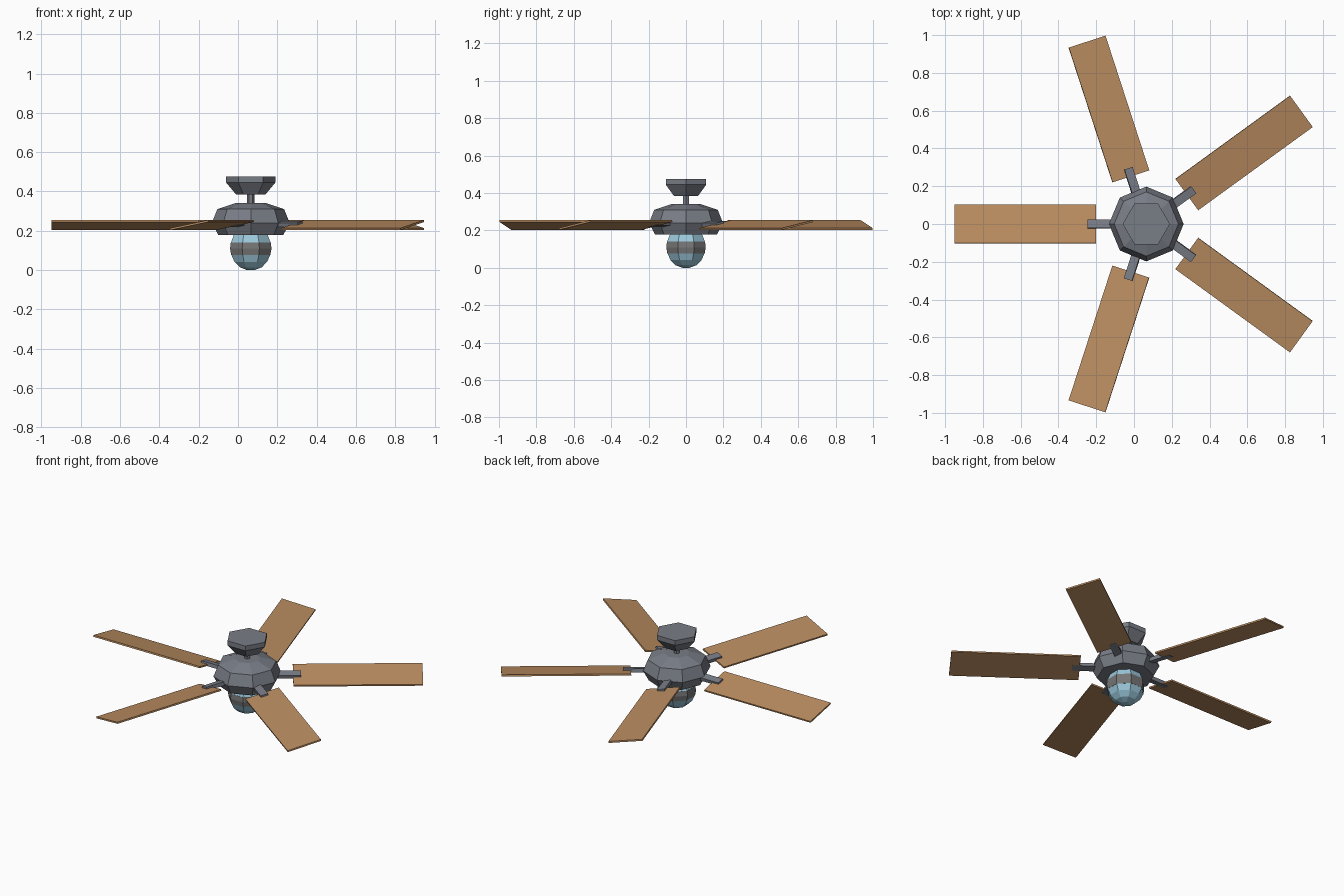
import bpy, bmesh, math
from mathutils import Matrix

cube = bpy.data.objects.get("Cube")
if cube:
    bpy.data.objects.remove(cube, do_unlink=True)

CENTRE_X = 0.065


def material(name, rgb):
    m = bpy.data.materials.new(name)
    m.use_nodes = True
    m.diffuse_color = (*rgb, 1)
    m.node_tree.nodes["Principled BSDF"].inputs["Base Color"].default_value = (*rgb, 1)
    return m


metal = material("grey metal", (0.19, 0.205, 0.24))
band = material("neutral grey", (0.18, 0.18, 0.185))
wood = material("tan wood", (0.50, 0.27, 0.12))
glass = material("pale blue glass", (0.33, 0.58, 0.71))


def finish(name, bm, mat, matrix):
    bmesh.ops.recalc_face_normals(bm, faces=bm.faces)
    mesh = bpy.data.meshes.new(name)
    bm.to_mesh(mesh)
    bm.free()
    mesh.materials.append(mat)
    obj = bpy.data.objects.new(name, mesh)
    obj.matrix_world = matrix
    bpy.context.collection.objects.link(obj)
    return obj


def lathe(name, profile, sides, mat, turn=0.0):
    """Faceted solid of revolution from (radius, height) pairs, capped at both ends."""
    bm = bmesh.new()
    rings = []
    for r, z in profile:
        angles = [turn + math.tau * i / sides for i in range(sides)]
        rings.append([bm.verts.new((r * math.cos(a), r * math.sin(a), z)) for a in angles])
    for low, high in zip(rings, rings[1:]):
        for i in range(sides):
            j = (i + 1) % sides
            bm.faces.new((low[i], low[j], high[j], high[i]))
    bm.faces.new(rings[0])
    bm.faces.new(rings[-1])
    return finish(name, bm, mat, Matrix.Translation((CENTRE_X, 0, 0)))


def radial_slab(name, inner, outer, width, thick, z, angle, mat):
    """Box reaching outwards from the hub, pitched about its own length."""
    bm = bmesh.new()
    bmesh.ops.create_cube(bm, size=1)
    bmesh.ops.scale(bm, vec=(outer - inner, width, thick), verts=bm.verts)
    bmesh.ops.translate(bm, vec=((inner + outer) / 2, 0, 0), verts=bm.verts)
    place = (Matrix.Translation((CENTRE_X, 0, z))
             @ Matrix.Rotation(angle, 4, "Z")
             @ Matrix.Rotation(math.radians(11.5), 4, "X"))
    return finish(name, bm, mat, place)


# Ceiling mount and rod
lathe("ceiling_mount", [(0.075, 0.385), (0.125, 0.445), (0.125, 0.475)], 6, metal)
lathe("down_rod", [(0.018, 0.33), (0.018, 0.39)], 6, metal)

# Motor housing
lathe("motor_housing",
      [(0.165, 0.178), (0.198, 0.24), (0.17, 0.31), (0.075, 0.342)], 8, metal)

# Lamp: neck, band and dome
flat = math.pi / 8
lathe("lamp_neck", [(0.11, 0.138), (0.092, 0.182)], 8, glass, flat)
lathe("lamp_band", [(0.108, 0.078), (0.114, 0.11), (0.11, 0.14)], 8, band, flat)
lathe("lamp_dome",
      [(0.02, 0.0), (0.06, 0.014), (0.09, 0.042), (0.108, 0.08)], 8, glass, flat)

# Five pitched blades with their brackets
for i in range(5):
    angle = math.pi + math.tau * i / 5
    radial_slab(f"blade_{i + 1}", 0.265, 1.015, 0.208, 0.01, 0.229, angle, wood)
    radial_slab(f"blade_bracket_{i + 1}", 0.15, 0.31, 0.046, 0.022, 0.234, angle, metal)
